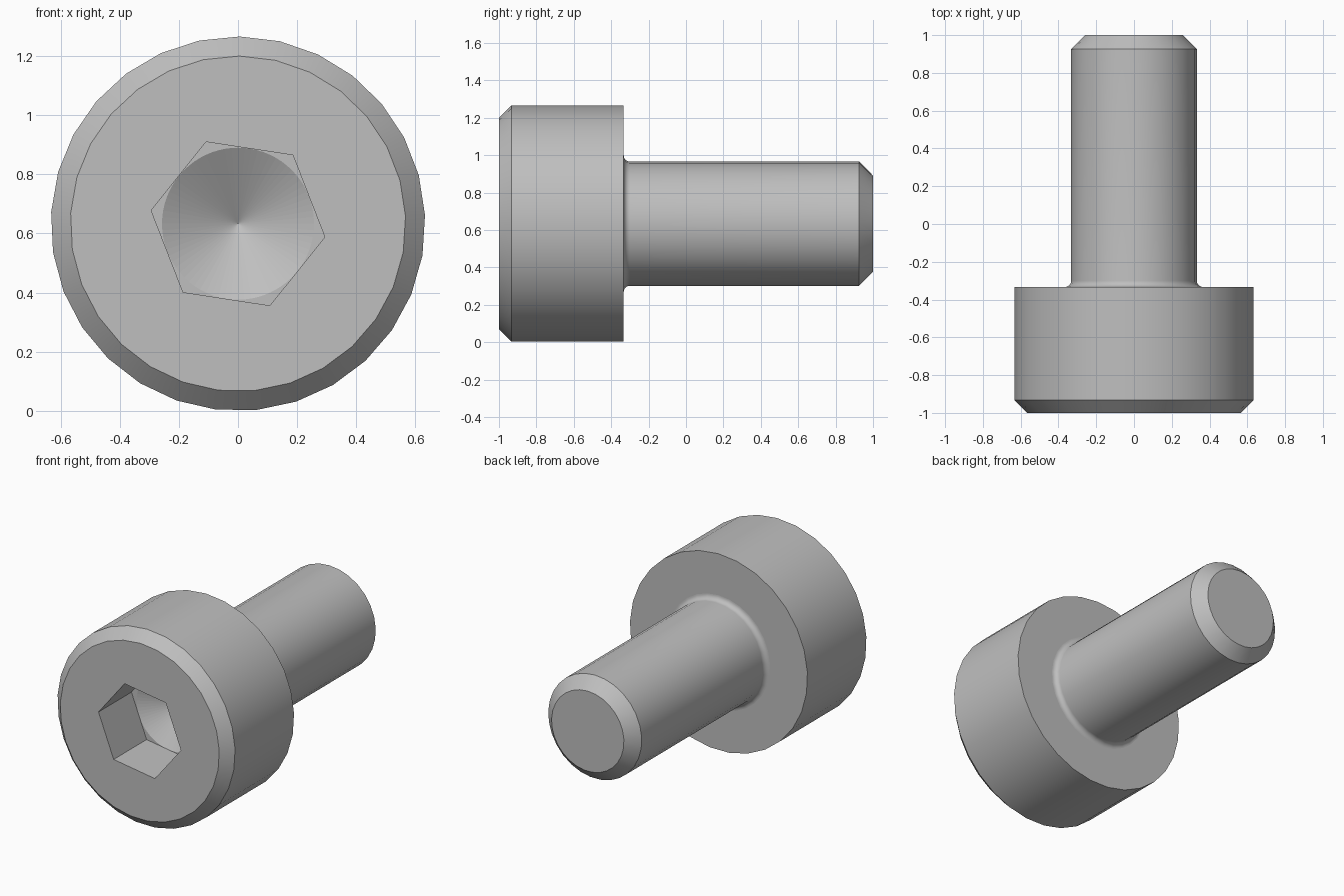
import bpy, bmesh, math

if "Cube" in bpy.data.objects:
    bpy.data.objects.remove(bpy.data.objects["Cube"])

CZ = 0.633          # height of the screw axis
SIDES = 29          # facets around head and shank

steel = bpy.data.materials.new("steel grey")
steel.diffuse_color = (0.52, 0.52, 0.52, 1)
steel.use_nodes = True
steel.node_tree.nodes["Principled BSDF"].inputs["Base Color"].default_value = steel.diffuse_color

bm = bmesh.new()


def ring(radius, y, n=SIDES, start=90):
    """Closed loop of vertices around the screw axis."""
    angles = [math.radians(start) - 2 * math.pi * i / n for i in range(n)]
    return [bm.verts.new((radius * math.cos(a), y, CZ + radius * math.sin(a))) for a in angles]


def loop_edges(verts):
    pairs = zip(verts, verts[1:] + verts[:1])
    return [bm.edges.get(p) or bm.edges.new(p) for p in pairs]


def skin(a, b):
    """Band of quads between two equal rings."""
    n = len(a)
    for i in range(n):
        j = (i + 1) % n
        bm.faces.new((a[i], a[j], b[j], b[i]))


def fill_between(outer, inner):
    bmesh.ops.triangle_fill(bm, use_beauty=True, edges=loop_edges(outer) + loop_edges(inner))


# Outer profile (radius, y): chamfered head, fillet under it, shank, chamfered tip
F = 0.033
profile = [(0.567, -1), (0.633, -0.933), (0.633, -0.333)]
for k in range(9):
    t = math.pi / 2 * k / 8
    profile.append((0.333 + F - F * math.sin(t), -0.333 + F - F * math.cos(t)))
profile += [(0.333, 0.926), (0.258, 1)]
rings = [ring(r, y, start=89.5) for r, y in profile]
for a, b in zip(rings, rings[1:]):
    skin(a, b)
bm.faces.new(rings[-1])

# Hexagonal socket, its floor and the drill cone
S = 0.297
hex_front = ring(S, -1, 6, 111.3)
hex_back = ring(S, -0.665, 6, 111.3)
skin(hex_front, hex_back)
fill_between(rings[0], hex_front)
cone_rim = ring(0.257, -0.665, 72)
fill_between(hex_back, cone_rim)
apex = bm.verts.new((0, -0.517, CZ))
cone = [bm.faces.new((cone_rim[i], cone_rim[(i + 1) % 72], apex)) for i in range(72)]

# Smooth round surfaces, sharp rims
bmesh.ops.recalc_face_normals(bm, faces=bm.faces)
for f in bm.faces:
    f.smooth = True
for f in cone:
    f.smooth = False
for e in bm.edges:
    e.smooth = e.calc_face_angle(0) < math.radians(25)
for e in loop_edges(rings[3]):
    e.smooth = False

mesh = bpy.data.meshes.new("socket_screw")
bm.to_mesh(mesh)
bm.free()
mesh.materials.append(steel)
screw = bpy.data.objects.new("socket_screw", mesh)
bpy.context.collection.objects.link(screw)
